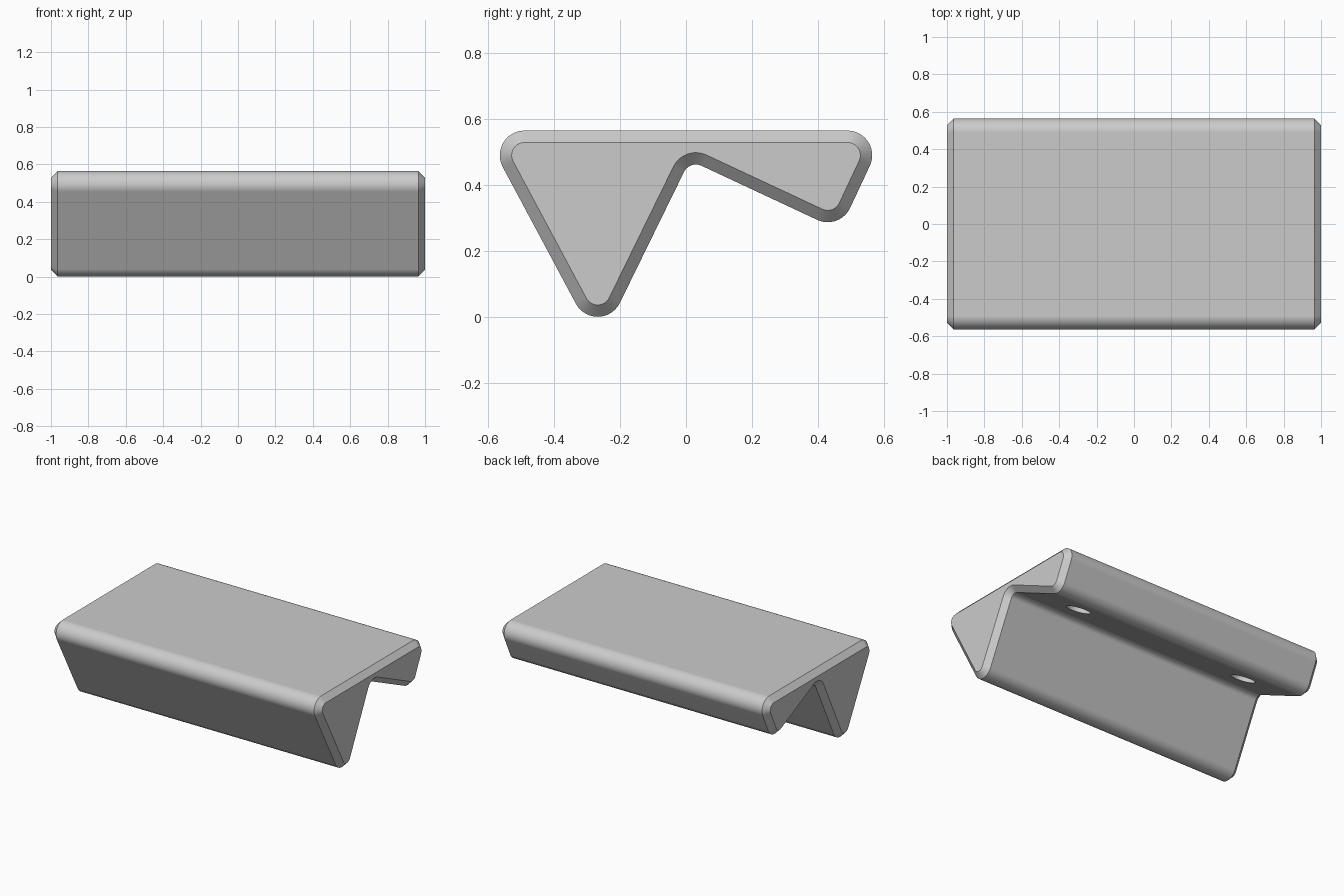
import bpy, bmesh
from math import cos, sin, radians
from mathutils import Vector, Matrix

if "Cube" in bpy.data.objects:
    bpy.data.objects.remove(bpy.data.objects["Cube"])

CHAMFER = 0.036
STEPS = 12
SLANT = 25          # tilt of the rear underside, degrees
HOLE_RADIUS, HOLE_DEPTH = 0.076, 0.1

# Rounded corners of the section: centre y, centre z, radius, start and end angle
CORNERS = [
    (-0.49, 0.49, 0.075, 90, 208.5),             # front top
    (-0.268, 0.075, 0.075, 208.5, 360 - SLANT),  # front foot
    (0.03, 0.422, 0.04, 180 - SLANT, 90 - SLANT),  # notch
    (0.43, 0.362, 0.075, 270 - SLANT, 360 - SLANT),  # rear lip
    (0.49, 0.49, 0.075, -SLANT, 90),             # rear top
]


def section(inset):
    """Points of the section, moved into the material by inset."""
    points = []
    for cy, cz, r, start, end in CORNERS:
        r += inset if end < start else -inset
        for i in range(STEPS + 1):
            a = radians(start + (end - start) * i / STEPS)
            points.append((cy + r * cos(a), cz + r * sin(a)))
    return points


def finish(name, bm, material):
    bmesh.ops.recalc_face_normals(bm, faces=bm.faces)
    mesh = bpy.data.meshes.new(name)
    bm.to_mesh(mesh)
    bm.free()
    mesh.materials.append(material)
    obj = bpy.data.objects.new(name, mesh)
    bpy.context.collection.objects.link(obj)
    return obj


grey = bpy.data.materials.new("light grey")
grey.use_nodes = True
grey.diffuse_color = (0.6, 0.6, 0.6, 1)
grey.node_tree.nodes["Principled BSDF"].inputs["Base Color"].default_value = (0.6, 0.6, 0.6, 1)

# Body: the section swept along x, with chamfered ends
bm = bmesh.new()
rings = [[bm.verts.new((x, y, z)) for y, z in section(inset)]
         for x, inset in ((-1, CHAMFER), (CHAMFER - 1, 0), (1 - CHAMFER, 0), (1, CHAMFER))]
for a, b in zip(rings, rings[1:]):
    for i in range(len(a)):
        j = (i + 1) % len(a)
        bm.faces.new((a[i], a[j], b[j], b[i]))
bm.faces.new(rings[0])
bm.faces.new(rings[-1])
body = finish("wedge_body", bm, grey)

# Two blind round holes in the rear underside, square to its slope
tilt = radians(SLANT)
inward = Vector((0, sin(tilt), cos(tilt)))
slope = Vector((0, cos(tilt), -sin(tilt)))
start = Vector((0, 0.03, 0.422)) + inward * 0.04
bm = bmesh.new()
for side in (-1, 1):
    centre = start + slope * 0.225 + Vector((0.65 * side, 0, 0))
    bmesh.ops.create_cone(
        bm, cap_ends=True, segments=40, radius1=HOLE_RADIUS, radius2=HOLE_RADIUS,
        depth=HOLE_DEPTH * 2,
        matrix=Matrix.Translation(centre) @ Matrix.Rotation(-tilt, 4, 'X'))
cutter = finish("hole_cutter", bm, grey)
cutter.hide_render = True

bpy.ops.object.select_all(action='DESELECT')
body.select_set(True)
bpy.context.view_layer.objects.active = body
cut = body.modifiers.new("holes", 'BOOLEAN')
cut.operation, cut.solver, cut.object = 'DIFFERENCE', 'EXACT', cutter
bpy.ops.object.modifier_apply(modifier=cut.name)
bpy.data.objects.remove(cutter)

# Smooth rounds, crisp chamfers and flat panels
bpy.ops.object.shade_smooth_by_angle(angle=radians(30))
weighted = body.modifiers.new("flat panels", 'WEIGHTED_NORMAL')
weighted.keep_sharp = True
